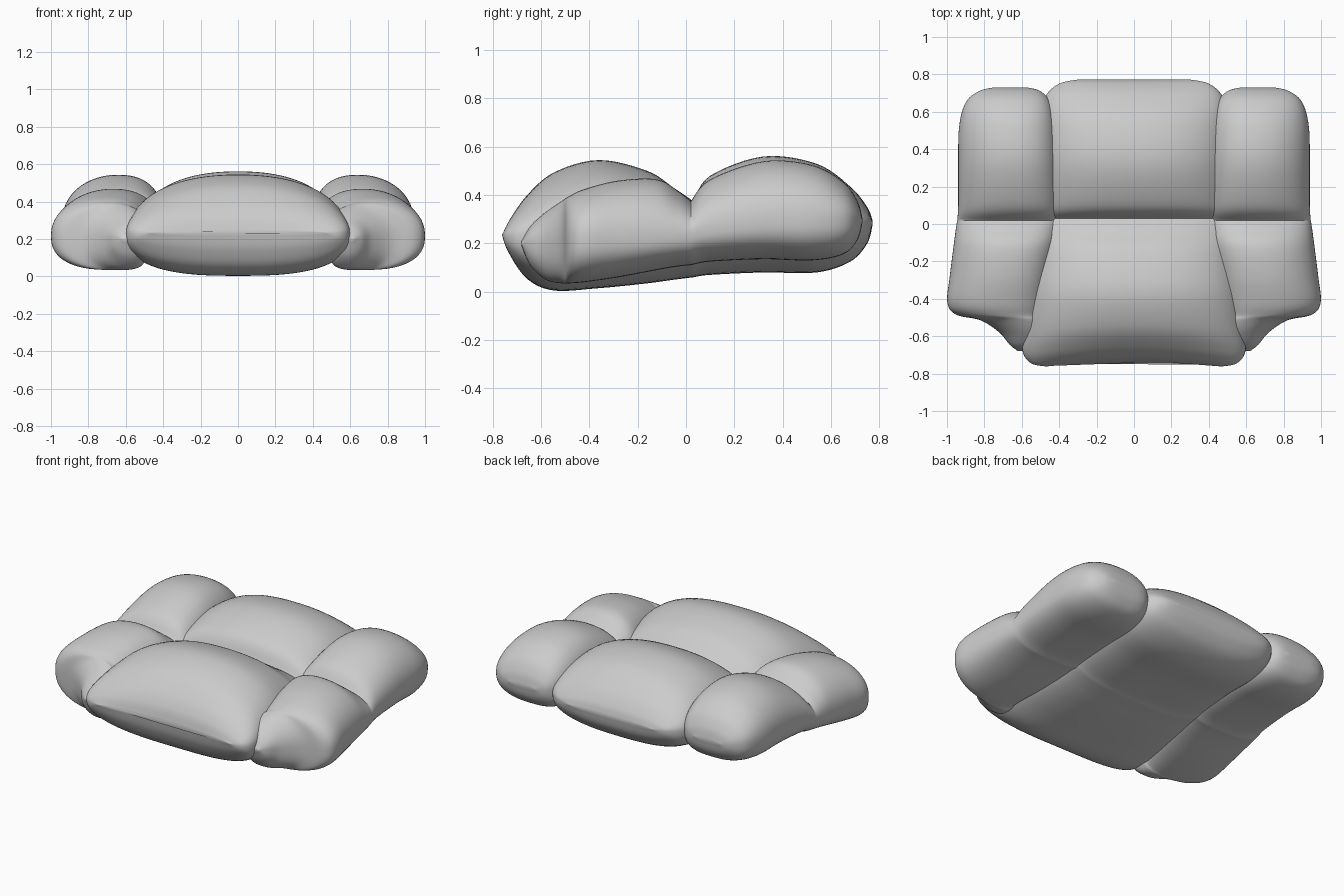
import bpy, bmesh, math
from mathutils import Vector

if "Cube" in bpy.data.objects:
    bpy.data.objects.remove(bpy.data.objects["Cube"], do_unlink=True)

fabric = bpy.data.materials.new("grey fabric")
fabric.use_nodes = True
colour = (0.6, 0.6, 0.6, 1)
fabric.diffuse_color = colour
fabric.node_tree.nodes["Principled BSDF"].inputs["Base Color"].default_value = colour

RING = 72
STEPS = 6


def smooth_path(stations):
    """Catmull-Rom through the stations, every channel together."""
    pts = [Vector(s) for s in stations]
    out = []
    for i in range(len(pts) - 1):
        p1, p2 = pts[i], pts[i + 1]
        p0 = pts[i - 1] if i else p1
        p3 = pts[i + 2] if i + 2 < len(pts) else p2
        m1, m2 = (p2 - p0) / 2, (p3 - p1) / 2
        for k in range(STEPS):
            t = k / STEPS
            out.append(p1 * (2*t**3 - 3*t*t + 1) + m1 * (t**3 - 2*t*t + t)
                       + p2 * (3*t*t - 2*t**3) + m2 * (t**3 - t*t))
    return out + [pts[-1]]


def power(v, n):
    return math.copysign(abs(v) ** (2 / n), v)


def cushion(name, front, back, skew=0, bow=0, mirror=False):
    """Loft stations (y, x low, x high, z bottom, z middle, z top)."""
    bm = bmesh.new()
    rings = []
    # the two halves share the sharp crease station
    for y, x0, x1, zb, zm, zt in smooth_path(front)[:-1] + smooth_path(back):
        ring = []
        for j in range(RING):
            a = 2 * math.pi * j / RING
            c, s = math.cos(a), math.sin(a)
            n = 2.2 if s > 0 else 2.7
            lean = skew * s * s * min(1, (zt - zb) * 3)
            x = (x0 + x1) / 2 + (x1 - x0) / 2 * power(c, n) - lean
            z = zm + (zt - zm if s > 0 else zm - zb) * power(s, n)
            pull = bow * max(0, -y - 0.4) / 0.36 * math.cos(math.pi * x / 1.1)
            ring.append(bm.verts.new((x, y + pull, z)))
        rings.append(ring)
    for a, b in zip(rings, rings[1:]):
        for j in range(RING):
            k = (j + 1) % RING
            bm.faces.new((a[j], a[k], b[k], b[j]))
    bm.faces.new(rings[0])
    bm.faces.new(rings[-1])
    bmesh.ops.recalc_face_normals(bm, faces=bm.faces)
    mesh = bpy.data.meshes.new(name)
    bm.to_mesh(mesh)
    bm.free()
    mesh.materials.append(fabric)
    ob = bpy.data.objects.new(name, mesh)
    bpy.context.collection.objects.link(ob)
    if mirror:
        plane = bpy.data.objects.new("mirror_centre", None)
        plane.hide_render = True
        bpy.context.collection.objects.link(plane)
        mod = ob.modifiers.new("Mirror", "MIRROR")
        mod.use_mirror_merge = False
        mod.mirror_object = plane
    bpy.ops.object.select_all(action="DESELECT")
    ob.select_set(True)
    bpy.context.view_layer.objects.active = ob
    bpy.ops.object.shade_smooth_by_angle(angle=math.radians(50))


def centred(rows):
    return [(y, -w, w, zb, zm, zt) for y, w, zb, zm, zt in rows]


# seat and backrest, pinched between them
cushion("centre_cushions", centred([
    (-.77, .47, .225, .235, .245),
    (-.745, .55, .14, .23, .32),
    (-.68, .595, .05, .23, .405),
    (-.56, .595, .005, .23, .495),
    (-.36, .575, .015, .24, .545),
    (-.16, .54, .035, .24, .5),
    (-.05, .52, .05, .24, .43),
    (.03, .51, .06, .24, .375),
]), centred([
    (.03, .51, .06, .24, .375),
    (.1, .51, .07, .26, .48),
    (.32, .51, .08, .29, .56),
    (.54, .505, .08, .29, .53),
    (.68, .475, .125, .29, .435),
    (.75, .4, .2, .29, .35),
    (.772, .3, .275, .285, .295),
]), bow=.035)

# arm and side wing on each side
cushion("side_cushions", [
    (-.68, .54, .62, .19, .2, .21),
    (-.645, .515, .665, .11, .2, .27),
    (-.58, .49, .72, .05, .2, .33),
    (-.515, .48, .82, .035, .205, .375),
    (-.485, .475, .95, .035, .21, .395),
    (-.42, .465, .998, .04, .22, .425),
    (-.28, .44, .985, .06, .225, .46),
    (-.12, .41, .965, .09, .23, .465),
    (-.03, .4, .953, .105, .235, .415),
    (.02, .39, .945, .11, .24, .375),
], [
    (.02, .39, .945, .11, .24, .375),
    (.1, .39, .94, .125, .26, .465),
    (.32, .395, .94, .135, .29, .54),
    (.52, .41, .935, .13, .295, .525),
    (.65, .445, .9, .155, .3, .455),
    (.71, .5, .83, .215, .3, .375),
    (.73, .57, .75, .285, .295, .305),
], skew=.03, mirror=True)
